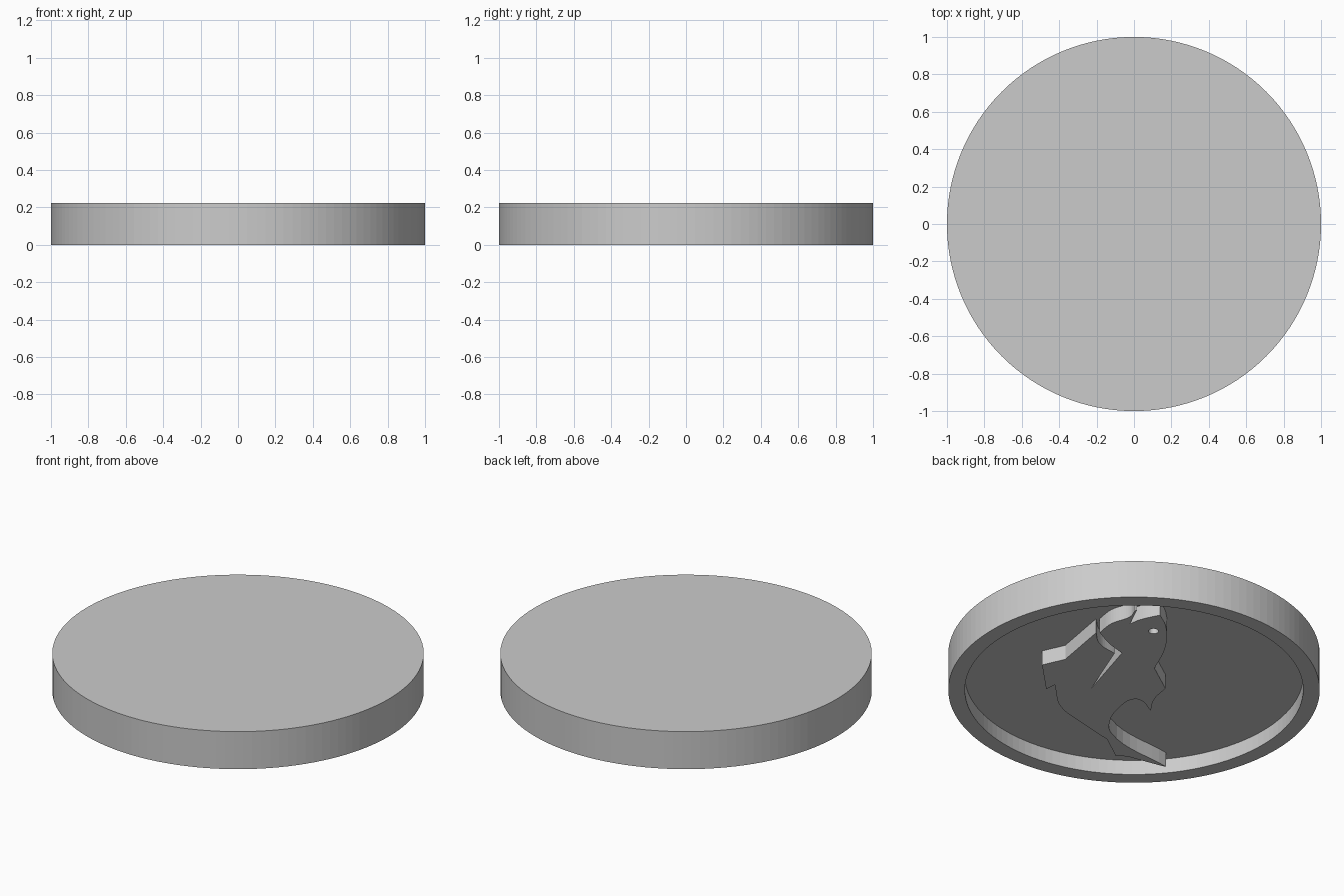
import bpy, bmesh, math
from mathutils import Matrix

old = bpy.data.objects.get("Cube")
if old:
    bpy.data.objects.remove(old, do_unlink=True)

RADIUS, INNER, HEIGHT, RECESS = 1.0, 0.911, 0.223, 0.087
SEGMENTS = 128

grey = bpy.data.materials.new("light grey")
grey.use_nodes = True
grey.diffuse_color = (0.6, 0.6, 0.6, 1)
grey.node_tree.nodes["Principled BSDF"].inputs["Base Color"].default_value = grey.diffuse_color


def add_object(name, mesh):
    mesh.materials.clear()
    mesh.materials.append(grey)
    obj = bpy.data.objects.new(name, mesh)
    bpy.context.collection.objects.link(obj)
    return obj


def build_disc():
    """Round plate with a shallow recess under it."""
    bm = bmesh.new()
    profile = [(0, HEIGHT), (RADIUS, HEIGHT), (RADIUS, 0), (INNER, 0), (INNER, RECESS), (0, RECESS)]
    verts = [bm.verts.new((r, 0, z)) for r, z in profile]
    edges = [bm.edges.new(pair) for pair in zip(verts, verts[1:])]
    bmesh.ops.spin(bm, geom=verts + edges, cent=(0, 0, 0), axis=(0, 0, 1),
                   angle=math.tau, steps=SEGMENTS, use_duplicate=False)
    bmesh.ops.remove_doubles(bm, verts=bm.verts, dist=0.0001)
    bmesh.ops.recalc_face_normals(bm, faces=bm.faces)
    mesh = bpy.data.meshes.new("disc")
    bm.to_mesh(mesh)
    bm.free()
    add_object("disc", mesh)


def add_outline(curve, points):
    """Closed spline from (along, across, kind) in hundredths; c = corner, s = smooth."""
    spline = curve.splines.new("BEZIER")
    spline.bezier_points.add(len(points) - 1)
    spline.use_cyclic_u = True
    for bez, (along, across, kind) in zip(spline.bezier_points, points):
        bez.co = (along / 100, across / 100, 0)
        bez.handle_left_type = bez.handle_right_type = "VECTOR" if kind == "c" else "AUTO"


c, s = "c", "s"
# Back and dorsal fin
back = [(-79, 21, c), (-67, 23, s), (-45, 21, s), (-22, 13, c), (0, 17, c), (11, 10, s), (23, 7, c)]
# Tail
tail = [(11, 2, s), (10, -1, s), (19, -10, s), (33, -16, s), (46, -16, s), (84, 10, c),
        (83, 8, c), (71, -10, c), (70, -16, c), (52, -19, c)]
# Belly and rear fin
belly = [(33, -31, s), (14, -41, s), (-4, -42, c), (-9, -42, c), (-5, -47, c), (-31, -47, c), (-36, -34, c)]
# Front fin with the slit above it
fin = [(-63, -15, c), (-51, -14, s), (-40, -7, c), (-3, -23, c), (-40, -3, c), (-51, -9, s), (-63, -13, c)]
# Lower jaw and open mouth
jaw = [(-72, -6, s), (-79, 5, s), (-85, 8, c), (-85, 9, c), (-71, 4, c), (-75, 10, s)]
# Eye hole
eye = [(-62 + 2.7 * math.cos(k * math.pi / 2), 16 + 2.7 * math.sin(k * math.pi / 2), s) for k in range(4)]


def build_relief():
    """Fish standing in the recess, flush with the rim."""
    curve = bpy.data.curves.new("fish_outline", "CURVE")
    curve.dimensions = "2D"
    curve.fill_mode = "BOTH"
    curve.resolution_u = 8
    curve.extrude = RECESS / 2 + 0.002
    add_outline(curve, back + tail + belly + fin + jaw)
    add_outline(curve, eye)
    helper = bpy.data.objects.new("fish_outline", curve)
    mesh = bpy.data.meshes.new_from_object(helper)
    bpy.data.objects.remove(helper)
    bpy.data.curves.remove(curve)
    # Turn the flat drawing diagonally across the underside
    h = math.sqrt(0.5)
    turn = Matrix(((-h, -h, 0, 0), (-h, h, 0, 0), (0, 0, -1, RECESS / 2 + 0.002), (0, 0, 0, 1)))
    mesh.transform(turn)
    bm = bmesh.new()
    bm.from_mesh(mesh)
    bmesh.ops.remove_doubles(bm, verts=bm.verts, dist=0.0001)
    bmesh.ops.recalc_face_normals(bm, faces=bm.faces)
    bm.to_mesh(mesh)
    bm.free()
    mesh.shade_flat()
    mesh.name = "fish_relief"
    add_object("fish_relief", mesh)


build_disc()
build_relief()
